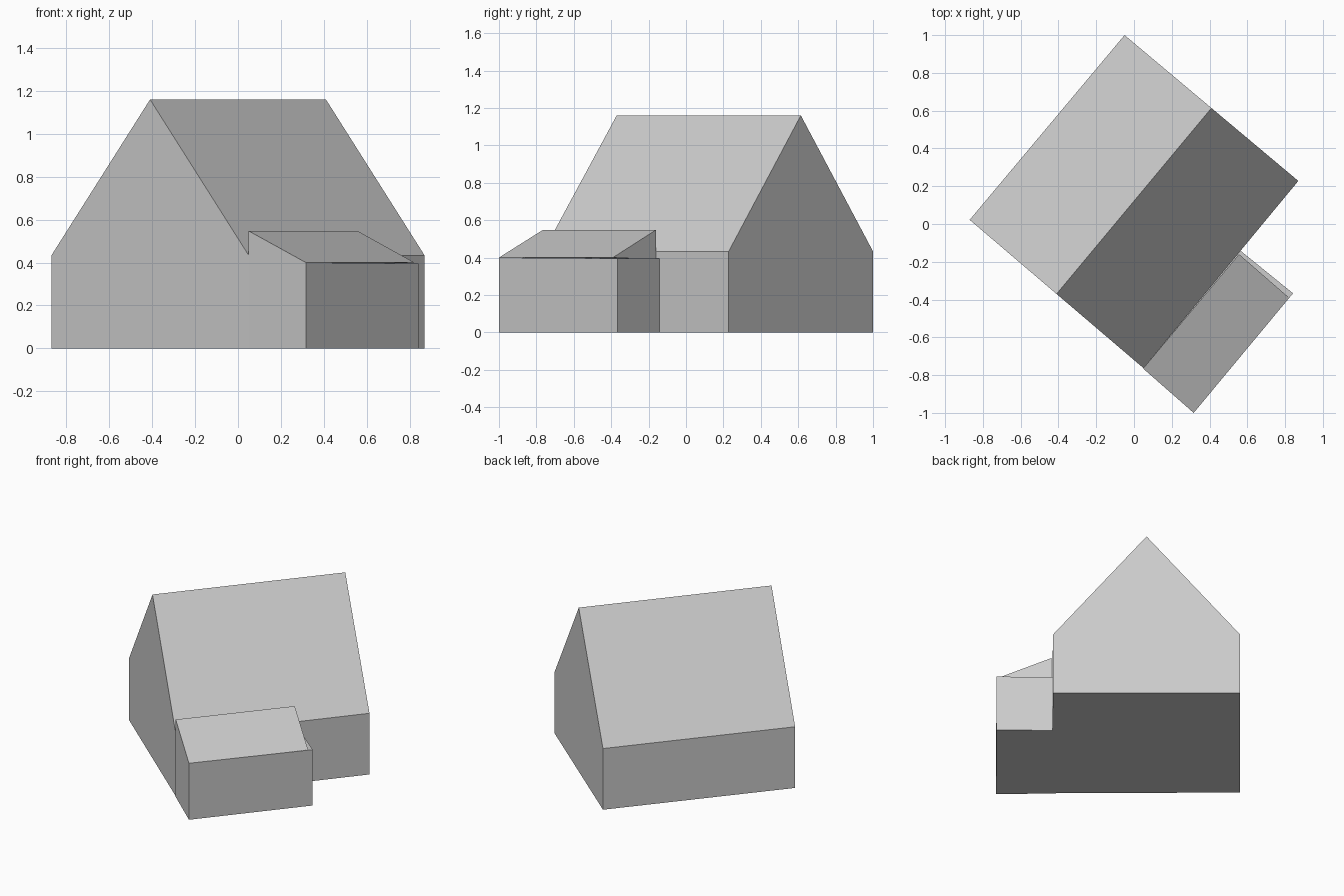
import bpy
import bmesh
from mathutils import Vector

cube = bpy.data.objects.get("Cube")
if cube:
    bpy.data.objects.remove(cube, do_unlink=True)

grey = bpy.data.materials.new("light_grey")
grey.use_nodes = True
colour = (0.6, 0.6, 0.6, 1)
grey.diffuse_color = colour
grey.node_tree.nodes["Principled BSDF"].inputs["Base Color"].default_value = colour


def loft(name, start, end):
    """Closed solid between two matching cross-sections."""
    bm = bmesh.new()
    a = [bm.verts.new(p) for p in start]
    b = [bm.verts.new(p) for p in end]
    n = len(a)
    bm.faces.new(a)
    bm.faces.new(b[::-1])
    for i in range(n):
        j = (i + 1) % n
        bm.faces.new((a[j], a[i], b[i], b[j]))
    bmesh.ops.recalc_face_normals(bm, faces=bm.faces[:])
    mesh = bpy.data.meshes.new(name)
    bm.to_mesh(mesh)
    bm.free()
    mesh.materials.append(grey)
    obj = bpy.data.objects.new(name, mesh)
    bpy.context.collection.objects.link(obj)
    return obj


def at(point, z):
    return Vector((point[0], point[1], z))


def gable(left, right, eave, ridge):
    """Five-sided end wall between two ground corners."""
    middle = [(p + q) / 2 for p, q in zip(left, right)]
    return [at(left, 0), at(right, 0), at(right, eave),
            at(middle, ridge), at(left, eave)]


# Main house: a gabled block turned on its plot
loft("main_house",
     gable((-0.87, 0.022), (0.05, -0.763), 0.433, 1.16),
     gable((-0.05, 1.0), (0.87, 0.228), 0.433, 1.16))

# Side annex walls, running along the front half of the house
inner_front, outer_front = (0.048, -0.765), (0.316, -1.0)
inner_back, outer_back = (0.562, -0.14), (0.842, -0.367)
loft("annex_walls",
     [at(inner_front, 0), at(outer_front, 0), at(outer_front, 0.4), at(inner_front, 0.4)],
     [at(inner_back, 0), at(outer_back, 0), at(outer_back, 0.395), at(inner_back, 0.395)])

# Lean-to roof, stopping just short of the annex back wall
roof_inner, roof_outer = (0.556, -0.16), (0.822, -0.391)
loft("annex_roof",
     [at(inner_front, 0.39), at(outer_front, 0.4), at(inner_front, 0.548)],
     [at(roof_inner, 0.39), at(roof_outer, 0.4), at(roof_inner, 0.548)])
